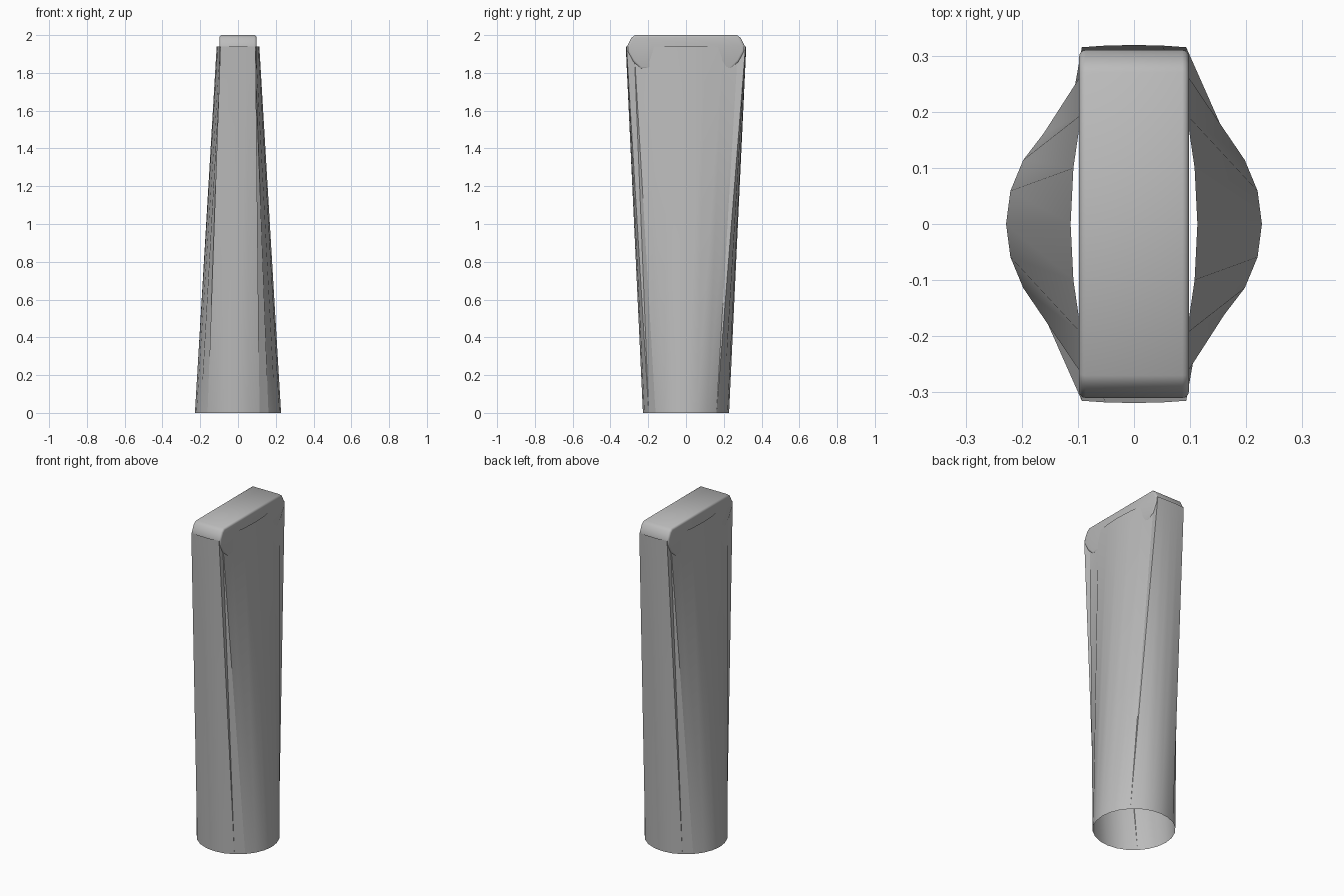
import bpy, bmesh, math

if "Cube" in bpy.data.objects:
    bpy.data.objects.remove(bpy.data.objects["Cube"])

grey = bpy.data.materials.new("satin_grey")
grey.diffuse_color = (0.5, 0.5, 0.5, 1)
grey.use_nodes = True
grey.node_tree.nodes["Principled BSDF"].inputs["Base Color"].default_value = grey.diffuse_color


def add_object(name, bm, angle):
    bmesh.ops.recalc_face_normals(bm, faces=bm.faces)
    mesh = bpy.data.meshes.new(name)
    bm.to_mesh(mesh)
    bm.free()
    mesh.materials.append(grey)
    obj = bpy.data.objects.new(name, mesh)
    bpy.context.collection.objects.link(obj)
    bpy.ops.object.select_all(action='DESELECT')
    obj.select_set(True)
    bpy.context.view_layer.objects.active = obj
    bpy.ops.object.shade_smooth_by_angle(angle=math.radians(angle))
    return obj


# Tube wall: open loft from a 24-sided circle to a flattened, wider rim
quarter = [(0.113, 0), (0.108, 0.10), (0.094, 0.195), (0.088, 0.275),
           (0.093, 0.315), (0.05, 0.318), (0, 0.319)]
half = quarter + [(-x, y) for x, y in quarter[-2::-1]]
rim = half + [(x, -y) for x, y in half[-2:0:-1]]
bm = bmesh.new()
n = len(rim)
lower = [bm.verts.new((0.228 * math.cos(i * math.tau / n),
                       0.228 * math.sin(i * math.tau / n), 0)) for i in range(n)]
upper = [bm.verts.new((x, y, 1.94)) for x, y in rim]
for i in range(n):
    j = (i + 1) % n
    bm.faces.new((lower[i], lower[j], upper[j]))
    bm.faces.new((lower[i], upper[j], upper[i]))
add_object("tube_wall", bm, 40)

# End cap: rounded slab seated in the flattened rim
side = [(0.24, 1.82), (0.28, 1.86), (0.31, 1.915), (0.31, 1.945),
        (0.29, 1.985), (0.27, 2.0)]
profile = side + [(-y, z) for y, z in reversed(side)]
bm = bmesh.new()
face = bm.faces.new([bm.verts.new((-0.098, y, z)) for y, z in profile])
ext = bmesh.ops.extrude_face_region(bm, geom=[face])
for v in ext["geom"]:
    if isinstance(v, bmesh.types.BMVert):
        v.co.x = 0.098
border = [e for e in bm.edges if abs(e.verts[0].co.x - e.verts[1].co.x) < 1e-5]
bmesh.ops.bevel(bm, geom=border, offset=0.012, segments=3, profile=0.5,
                affect='EDGES')
add_object("end_cap", bm, 50)
